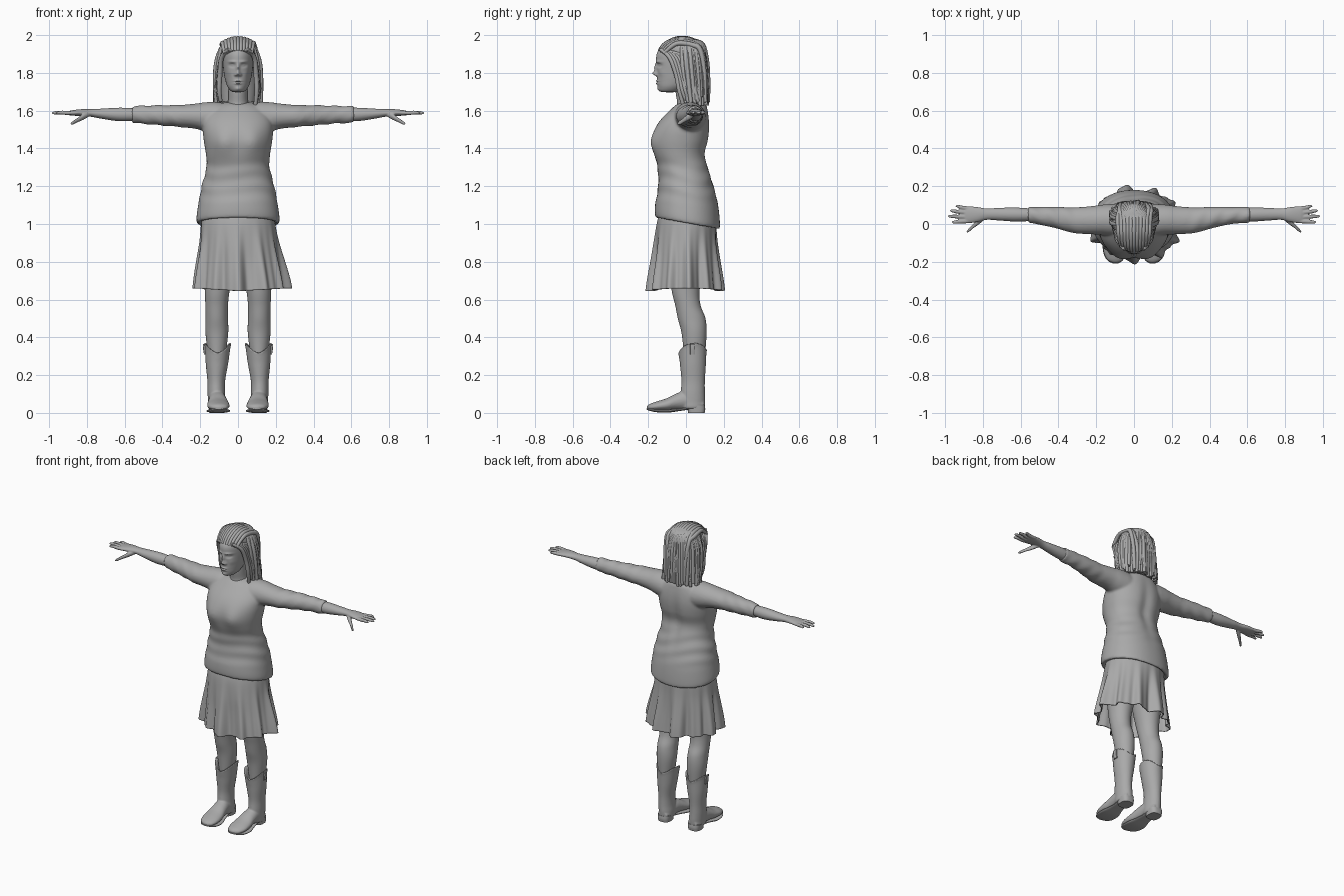
import bpy, bmesh, math, random
from mathutils import Vector

random.seed(4)
GREY = bpy.data.materials.new("clay grey")
GREY.diffuse_color = (0.4, 0.4, 0.4, 1)


def catmull(keys, k):
    """Smooth interpolation through tuples of any length."""
    out = []
    for i in range(len(keys) - 1):
        a, b, c, d = (keys[max(i - 1, 0)], keys[i], keys[i + 1], keys[min(i + 2, len(keys) - 1)])
        for j in range(k):
            t = j / k
            out.append(tuple(0.5 * (2 * q + (r - p) * t + (2 * p - 5 * q + 4 * r - s) * t * t
                                    + (3 * q - p - 3 * r + s) * t ** 3)
                             for p, q, r, s in zip(a, b, c, d)))
    return out + [keys[-1]]


def loft(name, keys, axis='z', n=32, k=6, side=1, fn=None, cap=True, power=1.0):
    """Oval rings (position, centre a, centre b, radius a, radius b) along an axis."""
    bm = bmesh.new()
    rings = []
    for t, ca, cb, ra, rb in catmull(keys, k):
        ring = []
        for i in range(n):
            th = 2 * math.pi * i / n
            c, s = math.cos(th), math.sin(th)
            a = ca + ra * math.copysign(abs(c) ** power, c)
            b = cb + rb * math.copysign(abs(s) ** power, s)
            p = Vector({'z': (a, b, t), 'x': (t, a, b), 'y': (a, t, b)}[axis])
            if fn:
                p = fn(p, th)
            ring.append(bm.verts.new((p.x * side, p.y, p.z)))
        rings.append(ring)
    for r, q in zip(rings, rings[1:]):
        for i in range(n):
            bm.faces.new((r[i], r[(i + 1) % n], q[(i + 1) % n], q[i]))
    if cap:
        bm.faces.new(rings[0])
        bm.faces.new(rings[-1])
    bmesh.ops.recalc_face_normals(bm, faces=bm.faces)
    me = bpy.data.meshes.new(name)
    bm.to_mesh(me)
    bm.free()
    me.materials.append(GREY)
    ob = bpy.data.objects.new(name, me)
    bpy.context.collection.objects.link(ob)
    bpy.ops.object.select_all(action='DESELECT')
    bpy.context.view_layer.objects.active = ob
    ob.select_set(True)
    bpy.ops.object.shade_smooth_by_angle(angle=math.radians(50))
    return ob


def fuse(parts, name, voxel, smooth):
    """Join parts into one blended skin."""
    bpy.ops.object.select_all(action='DESELECT')
    for p in parts:
        p.select_set(True)
    bpy.context.view_layer.objects.active = parts[0]
    bpy.ops.object.join()
    ob = parts[0]
    ob.name = name
    m = ob.modifiers.new("blend", 'REMESH')
    m.mode, m.voxel_size, m.use_smooth_shade = 'VOXEL', voxel, True
    m = ob.modifiers.new("soften", 'SMOOTH')
    m.factor, m.iterations = 0.5, smooth


def tubes(name, paths, depth, cyclic=False):
    """Curve object holding many round tapered strands."""
    cu = bpy.data.curves.new(name, 'CURVE')
    cu.dimensions, cu.bevel_depth, cu.bevel_resolution, cu.use_fill_caps = '3D', depth, 2, True
    for path in paths:
        pts = catmull(path, 6)
        sp = cu.splines.new('POLY')
        sp.points.add(len(pts) - 1)
        for i, (v, p) in enumerate(zip(sp.points, pts)):
            v.co = (*p, 1)
            v.radius = 1 if cyclic else 0.75 + 0.35 * math.sin(math.pi * i / len(pts))
        sp.use_cyclic_u, sp.use_smooth = cyclic, True
    cu.materials.append(GREY)
    bpy.context.collection.objects.link(bpy.data.objects.new(name, cu))


def gauss(p, x, z, sx, sz):
    return math.exp(-((p.x - x) / sx) ** 2 - ((p.z - z) / sz) ** 2)


def ramp(v, lo, hi):
    t = min(max((v - lo) / (hi - lo), 0), 1)
    return t * t * (3 - 2 * t)


# head with sculpted features (x, z, width, height, push)
FACE = [(0, 1.797, .012, .012, .022), (0, 1.825, .009, .022, .013), (.013, 1.790, .007, .007, .010),
        (.031, 1.859, .020, .007, .007), (.031, 1.840, .016, .010, -.012), (0, 1.757, .019, .005, .008),
        (0, 1.744, .016, .005, .009), (0, 1.751, .022, .002, -.004), (0, 1.716, .016, .010, .006),
        (.047, 1.800, .016, .018, .004), (.031, 1.840, .010, .005, .006)]


def face(p, th):
    if math.sin(th) < 0:
        for x, z, sx, sz, a in FACE:
            for m in ((x, -x) if x else (0,)):
                p.y -= a * gauss(p, m, z, sx, sz) * min(1, -3 * math.sin(th))
    return p


loft("head", [(1.697, 0, -.085, .008, .012), (1.702, 0, -.085, .034, .052), (1.725, 0, -.07, .054, .078),
              (1.76, 0, -.045, .067, .107), (1.80, 0, -.03, .075, .123), (1.85, 0, -.025, .08, .132),
              (1.90, 0, -.025, .08, .13), (1.94, 0, -.02, .07, .11), (1.965, 0, -.015, .05, .08),
              (1.975, 0, -.015, .01, .01)], n=160, k=14, fn=face)
loft("neck", [(1.55, 0, .02, .095, .09), (1.60, 0, .018, .07, .075), (1.64, 0, .015, .054, .062),
              (1.70, 0, .005, .05, .06), (1.78, 0, 0, .05, .06)])

# hair: solid under layer plus hanging locks
loft("hair_base", [(1.65, 0, .06, .085, .045), (1.75, 0, .05, .098, .06), (1.85, 0, .025, .096, .085),
                   (1.92, 0, -.005, .09, .108), (1.96, 0, -.01, .068, .088), (1.98, 0, -.005, .02, .03)])
locks = []
jit = lambda s: random.uniform(-s, s)
for i in range(34):
    a = -1.95 + 3.9 * i / 33
    s, c, w = math.sin(a), math.cos(a), 1 + jit(.05)
    locks.append([(.03 * s, .03 * c, 1.975), (.075 * s, .01 + .078 * c, 1.95), (.106 * s * w, .015 + .09 * c * w, 1.87),
                  (.117 * s * w, .025 + .088 * c * w, 1.77), (.12 * s * w + jit(.008), .04 + .075 * c * w, 1.65 + jit(.025))])
for j in range(11):
    x = -.07 + .014 * j
    q = x * x
    locks.append([(x, -.142 + 5 * q, 1.915 - 3 * q), (1.08 * x, -.11 + 5 * q, 1.953 - 4 * q), (1.15 * x, -.04, 1.982 - 5 * q),
                  (1.2 * x, .035, 1.972 - 5 * q), (1.2 * x + jit(.01), .085 - 2 * q, 1.92),
                  (1.15 * x + jit(.01), .112 - 3 * q, 1.80 + jit(.02)), (1.15 * x, .112 - 2 * q, 1.68 + jit(.04))])
for s in (1, -1):
    for k in range(6):
        locks.append([(s * (.05 + .006 * k), -.135 + .016 * k, 1.925 - .004 * k), (s * .087, -.085 + .016 * k, 1.88),
                      (s * (.096 + .002 * k), -.05 + .013 * k, 1.79), (s * (.1 + .004 * k), -.035 + .016 * k, 1.71),
                      (s * (.092 + .006 * k), -.015 + .016 * k, 1.64 + jit(.018))])
tubes("hair_locks", locks, .0125)


# sweater: torso and sleeves blended together
def knit(p, th):
    hem = 1 - ramp(p.z, 1.02, 1.16)
    p.z -= .18 * p.y * hem
    if p.y < 0:
        p.y -= .022 * (gauss(p, .08, 1.43, .06, .07) + gauss(p, -.08, 1.43, .06, .07))
    else:
        p.y -= .014 * gauss(p, 0, 1.4, .035, .16)
    fold = ramp(p.z, 1.08, 1.2) * (1 - ramp(p.z, 1.26, 1.36))
    r = 1 + .016 * fold * math.sin(75 * p.z + 2 * math.sin(2 * th) + 9 * p.x)
    return Vector((p.x * r, p.y * r, p.z))


sweater = [loft("torso", [(1.03, 0, .01, .17, .13), (1.005, 0, .008, .205, .16), (1.02, 0, .008, .220, .172),
                          (1.1, 0, .005, .211, .167), (1.2, 0, 0, .192, .147), (1.3, 0, -.015, .167, .135),
                          (1.37, 0, -.03, .17, .135), (1.44, 0, -.026, .181, .147), (1.5, 0, -.018, .186, .145),
                          (1.55, 0, -.005, .18, .13), (1.6, 0, .015, .15, .102), (1.635, 0, .03, .1, .075),
                          (1.648, 0, .035, .04, .03)], n=72, fn=knit, power=.92)]


def crease(p, th):
    f = ramp(p.x, .25, .35) * .0025
    p.z += f * math.sin(70 * p.x + 2 * th)
    return p


for s, cuff in ((1, .615), (-1, .56)):
    sweater.append(loft("sleeve", [(.02, .02, 1.56, .07, .06), (.1, .02, 1.56, .085, .085), (.17, .022, 1.567, .08, .078),
                                   (.23, .02, 1.571, .074, .066), (.32, .02, 1.572, .068, .058), (.42, .035, 1.576, .056, .053),
                                   (.52, .045, 1.579, .045, .047), (cuff - .01, .048, 1.58, .042, .044),
                                   (cuff, .048, 1.58, .04, .042), (cuff, .048, 1.58, .02, .02)], 'x', side=s, fn=crease))
fuse(sweater, "sweater", .008, 4)
tubes("collar", [[(.09 * math.sin(a), .012 - .1 * math.cos(a), 1.622 - .034 * math.cos(a))
                  for a in (2 * math.pi * i / 24 for i in range(24))]], .006, True)


# pleated skirt, open underneath
def pleat(p, th):
    f = ramp(p.z, 1.05, .62)
    d = f * (.017 * math.sin(11 * th + .6) + .011 * math.sin(7 * th + 1) + .006 * math.sin(23 * th))
    p.z += f * .015 * abs(math.cos(th))
    return p + Vector((math.cos(th), math.sin(th), 0)) * d


skirt = loft("skirt", [(1.06, 0, .005, .185, .145), (1.0, 0, .003, .196, .157), (.9, .003, 0, .206, .164),
                       (.8, .006, 0, .221, .171), (.7, .01, 0, .236, .181), (.645, .012, 0, .243, .186)],
             n=180, k=5, fn=pleat, cap=False)
m = skirt.modifiers.new("cloth", 'SOLIDIFY')
m.thickness = .006


# boot rim rises at the sides and dips in front
def rim(p, th):
    p.z += ramp(p.z, .25, .35) * (.05 * abs(math.cos(th)) ** 1.5 - .033 + .015 * max(0, math.sin(th)))
    return p


for s, tag in ((1, "left"), (-1, "right")):
    # forearm, palm, fingers and thumb
    hand = [loft("forearm", [(.5, .048, 1.58, .03, .03), (.62, .05, 1.58, .037, .036), (.72, .052, 1.584, .033, .027),
                             (.78, .052, 1.588, .03, .02), (.83, .05, 1.59, .04, .018), (.88, .049, 1.588, .045, .014),
                             (.9, .049, 1.587, .04, .009)], 'x', side=s)]
    for y0, y1, tip in ((.085, .095, .945), (.062, .07, .975), (.038, .041, .985), (.014, .01, .965)):
        hand.append(loft("finger", [(.86, y0, 1.588, .008, .008), (.9, y0, 1.588, .011, .011),
                                    ((.9 + tip) / 2, (y0 + y1) / 2, 1.59, .010, .010), (tip - .01, y1, 1.588, .008, .008),
                                    (tip, y1, 1.587, .003, .003)], 'x', n=12, side=s))
    hand.append(loft("thumb", [(.785, .04, 1.583, .012, .012), (.82, .015, 1.567, .016, .016), (.85, -.01, 1.55, .012, .012),
                               (.875, -.033, 1.535, .010, .010), (.887, -.043, 1.529, .004, .004)], 'x', n=12, side=s))
    fuse(hand, tag + "_arm", .004, 2)

    loft(tag + "_leg", [(1.0, .09, .01, .085, .1), (.8, .1, 0, .085, .095), (.65, .11, -.002, .066, .074),
                        (.57, .113, .01, .06, .067), (.5, .113, .03, .06, .073), (.42, .112, .043, .06, .066),
                        (.3, .112, .045, .045, .055)], side=s)
    boot = [loft("shaft", [(.31, .108, .035, .04, .05), (.345, .108, .035, .06, .066), (.352, .108, .035, .072, .076),
                           (.33, .108, .035, .068, .073), (.25, .112, .037, .058, .068), (.17, .115, .038, .047, .062),
                           (.11, .115, .036, .046, .064), (.06, .112, .035, .047, .066), (.025, .112, .035, .044, .06),
                           (.025, .112, .035, .02, .03)], side=s, n=48, fn=rim),
            loft("foot", [(.095, .11, .045, .03, .02), (.06, .112, .05, .043, .03), (0, .11, .066, .045, .05),
                          (-.05, .107, .059, .05, .044), (-.1, .105, .044, .058, .034), (-.15, .103, .036, .058, .026),
                          (-.19, .1, .03, .042, .018), (-.207, .098, .027, .012, .008)], 'y', side=s)]
    fuse(boot, tag + "_boot", .005, 3)
    loft(tag + "_sole", [(.02, .11, .024, .036, .006), (-.04, .107, .016, .045, .007), (-.1, .105, .010, .061, .009),
                         (-.16, .102, .012, .058, .008), (-.195, .1, .018, .038, .006), (-.21, .098, .021, .01, .003)],
         'y', side=s, power=.7)
    loft(tag + "_heel", [(0, .112, .055, .04, .044), (.02, .112, .055, .042, .047), (.04, .112, .052, .044, .048)],
         side=s, power=.7)
    # pull tab on the outer side of the boot
    loft(tag + "_pull_tab", [(.31, .173, .035, .007, .013), (.34, .178, .035, .007, .013), (.365, .18, .035, .006, .013)],
         n=12, side=s, power=.4)
